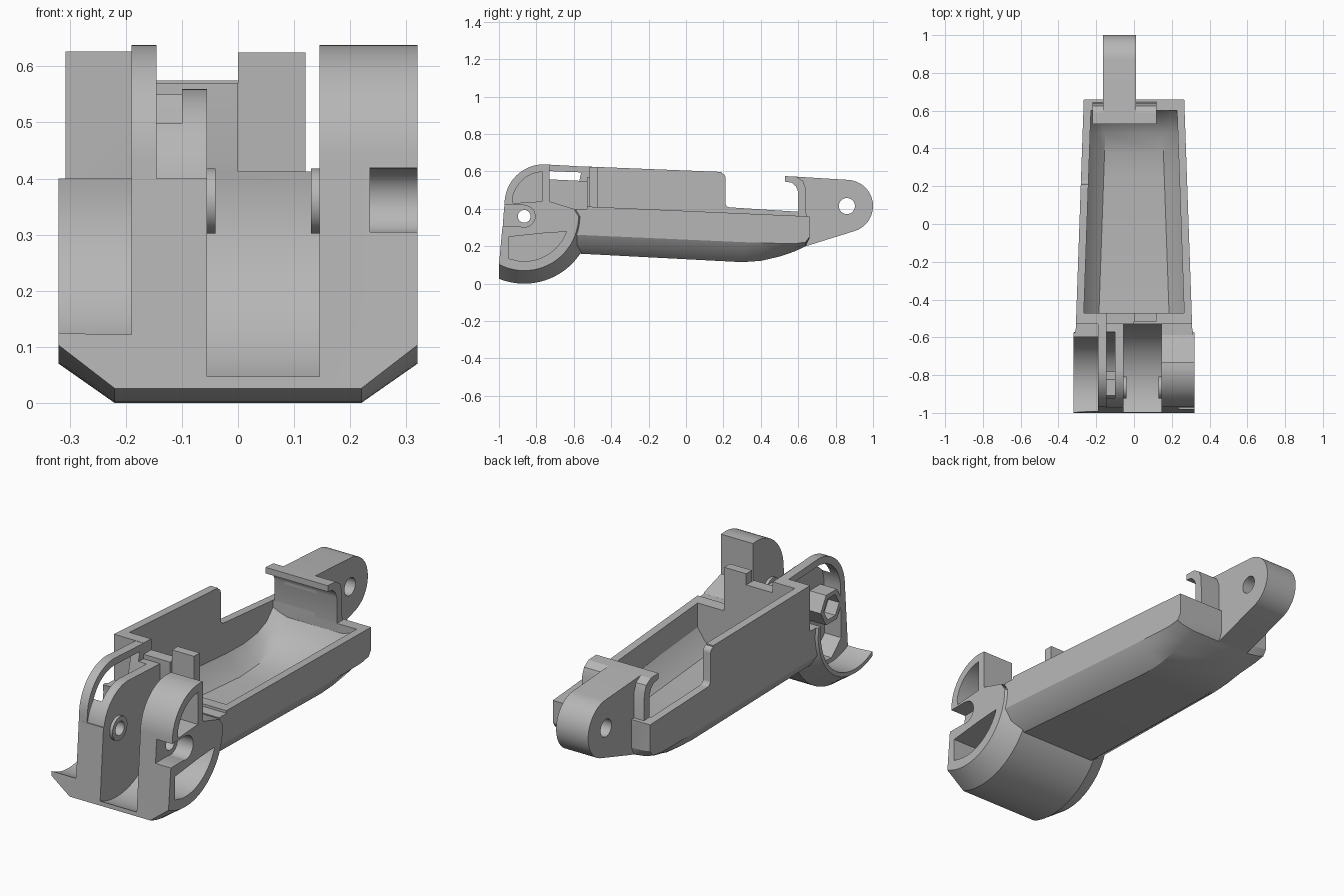
import bpy, bmesh
from math import sin, cos, radians, sqrt

if "Cube" in bpy.data.objects:
    bpy.data.objects.remove(bpy.data.objects["Cube"])

grey = bpy.data.materials.new("plain_grey")
grey.use_nodes = True
grey.diffuse_color = (0.47, 0.47, 0.47, 1)
grey.node_tree.nodes["Principled BSDF"].inputs["Base Color"].default_value = (0.47, 0.47, 0.47, 1)

PY, PZ = -0.865, 0.36          # pivot axis of the head


def arc(cy, cz, r, a0, a1, n=20):
    steps = [radians(a0 + (a1 - a0) * i / n) for i in range(n + 1)]
    return [(cy + r * cos(a), cz + r * sin(a)) for a in steps]


def loft(name, rings):
    """Closed solid through rings with equal point counts."""
    bm = bmesh.new()
    rows = [[bm.verts.new(p) for p in ring] for ring in rings]
    n = len(rows[0])
    for a, b in zip(rows, rows[1:]):
        for i in range(n):
            j = (i + 1) % n
            bm.faces.new((a[i], a[j], b[j], b[i]))
    bm.faces.new(rows[0])
    bm.faces.new(rows[-1])
    bmesh.ops.recalc_face_normals(bm, faces=bm.faces)
    mesh = bpy.data.meshes.new(name)
    bm.to_mesh(mesh)
    bm.free()
    mesh.materials.append(grey)
    ob = bpy.data.objects.new(name, mesh)
    bpy.context.collection.objects.link(ob)
    return ob


def extrude(name, profile, x0, x1):
    return loft(name, [[(x, y, z) for y, z in profile] for x in (x0, x1)])


def disc(name, r, x0, x1, n=48):
    return extrude(name, arc(PY, PZ, r, 0, 360 * (n - 1) / n, n - 1), x0, x1)


def box(name, x0, x1, y0, y1, z0, z1):
    return extrude(name, [(y0, z0), (y1, z0), (y1, z1), (y0, z1)], x0, x1)


def activate(ob):
    bpy.ops.object.select_all(action='DESELECT')
    ob.select_set(True)
    bpy.context.view_layer.objects.active = ob


def cut(ob, *cutters):
    activate(ob)
    for c in cutters:
        c.hide_render = True
        mod = ob.modifiers.new("cut", 'BOOLEAN')
        mod.operation, mod.solver, mod.object = 'DIFFERENCE', 'EXACT', c
        bpy.ops.object.modifier_apply(modifier=mod.name)
        bpy.data.objects.remove(c)
    return ob


def pivot_hole():
    return disc("hole_cutter", 0.034, -0.5, 0.5, 32)


def groove():
    return disc("groove_cutter", 0.34, -0.055, 0.145, 80)


# --- head: rounded drum with chamfered ends
def lower_arc(r):
    return arc(PY, PZ, r, 270 - math_angle(r), 360, 28)


def math_angle(r):
    # angle at which the arc meets the flat front
    from math import asin, degrees
    return degrees(asin(0.135 / r))


def drum_ring(x, r):
    pts = lower_arc(r) + [(PY + r - 0.005, 0.4), (-0.972, 0.4)]
    return [(x, y, z) for y, z in pts]


def block_ring(x, r):
    pts = lower_arc(r) + [(-0.6, 0.4), (-0.73, 0.44), (-0.73, 0.636)]
    pts += arc(-0.76, 0.428, 0.21, 90, 180, 16)
    return [(x, y, z) for y, z in pts]


pocket = [(-0.94, 0.18)] + arc(PY, PZ, 0.25, 270, 360, 16) + [(-0.56, 0.595)]
pocket += arc(-0.76, 0.428, 0.175, 90, 180, 12)

drum = loft("head_drum", [drum_ring(-0.32, 0.29), drum_ring(-0.22, 0.36), drum_ring(0.145, 0.36)])
cut(drum, groove(), disc("recess_cutter", 0.27, -0.5, -0.19, 80),
    extrude("pocket_cutter", pocket, -0.2, -0.1), pivot_hole())

block = loft("head_side_block", [block_ring(0.145, 0.36), block_ring(0.22, 0.36), block_ring(0.32, 0.29)])
upper = [(-0.77, 0.44), (-0.77, 0.6)] + arc(-0.76, 0.428, 0.17, 95, 170, 12) + [(-0.925, 0.43)]
lower = [(-0.95, 0.25), (-0.95, 0.135)] + arc(PY, PZ, 0.24, 262, 340, 16) + [(-0.76, 0.27)]
cut(block,
    extrude("upper_cutter", upper, 0.18, 0.5),
    extrude("lower_cutter", lower, 0.18, 0.5),
    disc("seat_cutter", 0.058, 0.235, 0.5),
    box("slot_cutter", 0.235, 0.5, -1.2, PY, 0.305, 0.42),
    pivot_hole())

# --- cheek: inner plate, front strip and raised rim
plate_shape = [(-0.53, 0.3), (-0.53, 0.548)] + arc(-0.78, 0.37, 0.19, 85, 180, 16) + [(-0.972, 0.3)]
rim_shape = [(-0.53, 0.3), (-0.53, 0.625)] + arc(-0.76, 0.428, 0.21, 90, 180, 16) + [(-0.976, 0.3)]
cut(extrude("cheek_plate", plate_shape, -0.1, -0.055), pivot_hole())
cut(extrude("cheek_strip", plate_shape, -0.145, -0.1),
    extrude("pocket_cutter", pocket, -0.2, -0.05))
cut(extrude("cheek_rim", rim_shape, -0.19, -0.145),
    extrude("pocket_cutter", pocket, -0.25, -0.1))

# --- pivot bosses
cut(disc("hex_boss", 0.085, -0.19, -0.09, 6), disc("hex_cutter", 0.06, -0.5, -0.13, 6), pivot_hole())
for name, x0, x1 in (("right_washer", -0.06, -0.04), ("left_washer", 0.13, 0.15)):
    cut(disc(name, 0.058, x0, x1), pivot_hole())


# --- tray: tapered trough with a rounded belly
def tray_ring(y, zb, zs, zt, inset=0.0):
    w = 0.31 - 0.035 * (y + 0.6) - inset
    half = [(w, zt), (w, zs), (w - 0.035, zs - 0.55 * (zs - zb)), (w - 0.1 + inset * 0.5, zb)]
    return [(x, y, z) for x, z in half] + [(-x, y, z) for x, z in reversed(half)]


def top_z(y):
    return 0.625 - 0.04 * (y + 0.5)


outer = [(-0.6, 0.162, 0.262), (0.3, 0.115, 0.222), (0.4, 0.122, 0.219),
         (0.5, 0.145, 0.215), (0.58, 0.172, 0.214), (0.64, 0.2, 0.222), (0.66, 0.24, 0.25)]
inner = [(-0.47, 0.195, 0.29), (0.25, 0.158, 0.25), (0.38, 0.17, 0.25),
         (0.48, 0.2, 0.265), (0.55, 0.245, 0.295), (0.6, 0.32, 0.35)]
tray = loft("tray", [tray_ring(y, b, s, top_z(y)) for y, b, s in outer])
low_side = [(-0.7, 0.42), (0.7, 0.358), (0.7, 0.9), (-0.7, 0.9)]
notch = [(0.7, 0.378), (0.235, 0.408)] + arc(0.235, 0.432, 0.024, 260, 180, 4)
notch += arc(0.185, 0.566, 0.026, 0, 80, 5) + [(0.185, 0.9), (0.7, 0.9)]
cut(tray,
    loft("hollow_cutter", [tray_ring(y, b, s, 0.8, 0.04) for y, b, s in inner]),
    extrude("low_side_cutter", low_side, 0.0, 0.5),
    extrude("notch_cutter", notch, -0.5, 0.5),
    disc("drum_cutter", 0.28, -0.5, 0.5, 80),
    groove(),
    box("front_cutter", -0.5, 0.5, -0.8, -0.53, 0.4, 0.9),
    box("step_cutter", -0.145, 0.1, -0.7, -0.46, 0.57, 0.9))
box("front_tab", 0.0, 0.12, -0.515, -0.47, 0.3, 0.625)

# --- rear hook and tongue
hook = [(0.53, 0.575), (0.59, 0.572), (0.625, 0.55), (0.64, 0.51), (0.642, 0.38), (0.658, 0.3),
        (0.655, 0.25), (0.6, 0.3), (0.6, 0.49), (0.588, 0.52), (0.565, 0.54), (0.53, 0.545)]
extrude("rear_hook", hook, -0.22, 0.12)
tongue = [(0.6, 0.48), (0.59, 0.572)] + arc(0.86, 0.415, 0.14, 87, -70, 24) + [(0.64, 0.2), (0.61, 0.26)]
tongue_ob = extrude("rear_tongue", tongue, -0.165, 0.01)
cut(tongue_ob, extrude("tongue_hole_cutter", arc(0.86, 0.415, 0.043, 0, 348.75, 31), -0.5, 0.5))

# --- smooth curved faces, keep edges sharp
for ob in bpy.context.collection.objects:
    if ob.type == 'MESH' and grey.name in ob.data.materials:
        activate(ob)
        bpy.ops.object.shade_smooth_by_angle(angle=radians(28))
